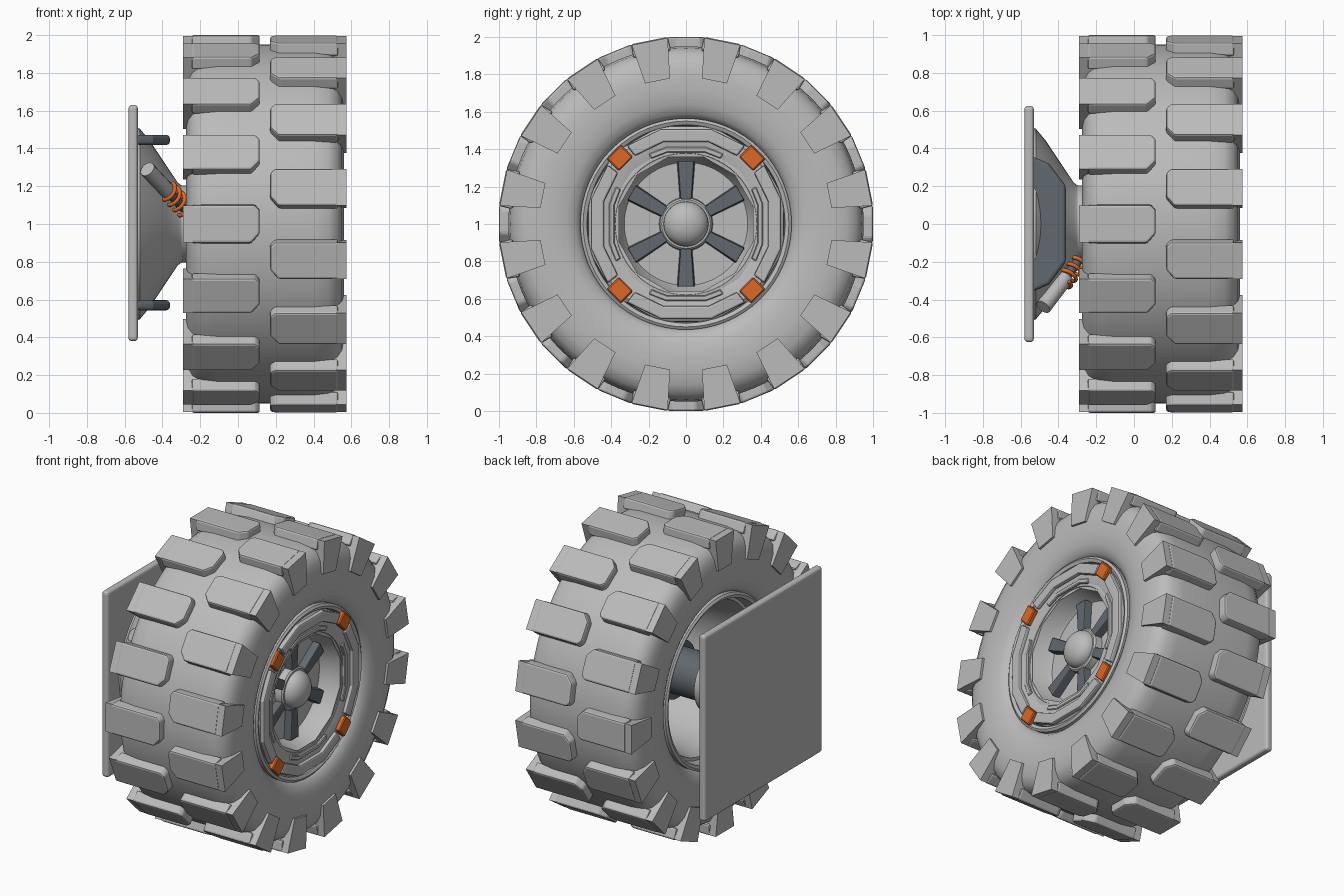
import bpy, bmesh, math
from mathutils import Vector

if "Cube" in bpy.data.objects:
    bpy.data.objects.remove(bpy.data.objects["Cube"])

def material(name, rgb):
    m = bpy.data.materials.new(name)
    m.diffuse_color = (*rgb, 1)
    m.use_nodes = True
    m.node_tree.nodes["Principled BSDF"].inputs["Base Color"].default_value = m.diffuse_color
    return m

GREY = material("warm grey", (0.5, 0.5, 0.5))
DARK = material("dark steel", (0.12, 0.14, 0.16))
ORANGE = material("orange", (0.72, 0.14, 0.02))

def finish(bm, name, mat, bevel=0, smooth=True, segs=2):
    bmesh.ops.recalc_face_normals(bm, faces=bm.faces)
    me = bpy.data.meshes.new(name)
    bm.to_mesh(me)
    bm.free()
    me.materials.append(mat)
    if smooth:
        for p in me.polygons:
            p.use_smooth = True
        me.set_sharp_from_angle(angle=math.radians(32))
    ob = bpy.data.objects.new(name, me)
    bpy.context.collection.objects.link(ob)
    if bevel:
        b = ob.modifiers.new("bevel", 'BEVEL')
        b.width, b.segments, b.limit_method = bevel, segs, 'ANGLE'
    return ob

def wheel_point(a, x, r, t=0.0):
    """Point at angle a from the top of the wheel, radius r, tangent offset t."""
    return Vector((x, r * math.sin(a) + t * math.cos(a), 1 + r * math.cos(a) - t * math.sin(a)))

def revolve(name, profile, mat, n=64, phase=0.0, closed=False):
    """Spin (x, r) points about the axle."""
    bm = bmesh.new()
    rings = []
    for x, r in profile:
        if r == 0:
            rings.append([bm.verts.new((x, 0, 1))] * n)
        else:
            rings.append([bm.verts.new(wheel_point(phase + 2 * math.pi * i / n, x, r)) for i in range(n)])
    pairs = list(zip(rings, rings[1:])) + ([(rings[-1], rings[0])] if closed else [])
    for A, B in pairs:
        for i in range(n):
            j = (i + 1) % n
            bm.faces.new(list(dict.fromkeys((A[i], A[j], B[j], B[i]))))
    return finish(bm, name, mat)

def prism(bm, bottom, top):
    """Solid between two matching outlines."""
    lo = [bm.verts.new(p) for p in bottom]
    hi = [bm.verts.new(p) for p in top]
    bm.faces.new(lo)
    bm.faces.new(hi)
    for i in range(len(lo)):
        j = (i + 1) % len(lo)
        bm.faces.new((lo[i], lo[j], hi[j], hi[i]))

def arc(bm, mid, angles, r0, r1, x0, x1):
    """Flat-sided ring segment through the given angles in degrees."""
    out = [(mid + a, r1) for a in angles] + [(mid + a, r0) for a in reversed(angles)]
    prism(bm, [wheel_point(math.radians(a), x0, r) for a, r in out],
          [wheel_point(math.radians(a), x1, r) for a, r in out])

# Tyre carcass, symmetric about the tread middle
half = [(0.1425, 0.95), (0.40, 0.95), (0.48, 0.94), (0.525, 0.91), (0.55, 0.86), (0.56, 0.79),
        (0.56, 0.71), (0.55, 0.64), (0.53, 0.59), (0.50, 0.565), (0.44, 0.55)]
MID = 0.1425
tyre = [(2 * MID - x, r) for x, r in reversed(half[1:])] + half
revolve("tyre", tyre, GREY, 96)

# Tread lugs: two staggered rows of sixteen with wedge ends on the sidewalls
outline = [(0.53, -0.1), (0.53, 0.1), (0.195, 0.1), (0.17, 0.075), (0.17, -0.05), (0.215, -0.1)]
wedge = [(-0.098, 0.995), (0.098, 0.995), (0.068, 0.78), (-0.068, 0.78)]
for row, flip, offset in (("right", False, 0.5), ("left", True, 0.0)):
    fx = (lambda x: 2 * MID - x) if flip else (lambda x: x)
    tread, ends = bmesh.new(), bmesh.new()
    for i in range(16):
        a = 2 * math.pi * (i + offset) / 16
        prism(tread, [wheel_point(a, fx(x), 0.925, t * 1.04) for x, t in outline],
              [wheel_point(a, fx(x), 1.0, t) for x, t in outline])
        prism(ends, [wheel_point(a, fx(0.50), r, t) for t, r in wedge],
              [wheel_point(a, fx(0.575), r, t) for t, r in wedge])
    finish(tread, row + "_tread_lugs", GREY, bevel=0.012, smooth=False)
    finish(ends, row + "_sidewall_lugs", GREY, smooth=False)

# Rim lips, twelve-sided outer ring and dish
for side in (False, True):
    lip = [(0.44, 0.56), (0.525, 0.565), (0.535, 0.55), (0.525, 0.53), (0.44, 0.52)]
    if side:
        lip = [(2 * MID - x, r) for x, r in lip]
    revolve("inner_rim_lip" if side else "outer_rim_lip", lip, GREY, 64, closed=True)
revolve("rim_ring", [(0.45, 0.545), (0.51, 0.54), (0.525, 0.52), (0.525, 0.43), (0.51, 0.40), (0.51, 0.37)],
        GREY, 12, math.radians(15))
revolve("dish", [(0.505, 0.43), (0.515, 0.395), (0.515, 0.38), (0.40, 0.345), (0.375, 0.33), (0.375, 0)], GREY, 64)
revolve("rim_barrel", [(0.45, 0.545), (-0.16, 0.545), (-0.16, 0.50), (0.0, 0.47), (0.33, 0.46)], GREY, 64)
revolve("rim_back", [(0.33, 0.465), (0.32, 0.30), (0.32, 0)], DARK, 48)

# Raised ring segments and orange clamps
blocks, strips, clamps = bmesh.new(), bmesh.new(), bmesh.new()
for k in range(4):
    arc(blocks, 90 * k, (-37, -15, 15, 37), 0.455, 0.525, 0.51, 0.548)
    arc(strips, 90 * k, (-28, -15, 15, 28), 0.395, 0.425, 0.50, 0.53)
    a = math.radians(90 * k + 45)
    quad = [(-0.053, 0.455), (0.053, 0.455), (0.053, 0.545), (-0.053, 0.545)]
    prism(clamps, [wheel_point(a, 0.50, r, t) for t, r in quad],
          [wheel_point(a, 0.553, r, t) for t, r in quad])
finish(blocks, "ring_segments", GREY, bevel=0.01, smooth=False)
finish(strips, "inner_ring_strips", GREY, bevel=0.005, smooth=False, segs=1)
finish(clamps, "ring_clamps", ORANGE, bevel=0.006, smooth=False, segs=1)

# Six tapered spokes
spokes = bmesh.new()
bar = [(-0.034, 0.13), (0.034, 0.13), (0.05, 0.335), (-0.05, 0.335)]
for k in range(6):
    a = math.radians(60 * k)
    prism(spokes, [wheel_point(a, 0.36, r, t) for t, r in bar],
          [wheel_point(a, 0.425, r, t * 0.85) for t, r in bar])
finish(spokes, "spokes", DARK, bevel=0.006, smooth=False)

# Hub cap with collar and dome
dome = [(0.43 + 0.085 * math.sin(i * math.pi / 16), 0.12 * math.cos(i * math.pi / 16)) for i in range(8)]
revolve("hub_cap", [(0.36, 0.145), (0.42, 0.14), (0.43, 0.13)] + dome + [(0.515, 0)], GREY, 40)

# Axle
revolve("axle", [(-0.35, 0), (-0.35, 0.15), (0.05, 0.15), (0.06, 0.19), (0.33, 0.19), (0.33, 0)], DARK, 32)

# Mounting plate and housing cone
bm = bmesh.new()
s = 0.625
square = [(-s, -s), (s, -s), (s, s), (-s, s)]
prism(bm, [(-0.58, y, z + 1.005) for y, z in square], [(-0.53, y, z + 1.005) for y, z in square])
finish(bm, "mounting_plate", GREY, bevel=0.018, smooth=False, segs=3)
revolve("housing", [(-0.54, 0.51), (-0.52, 0.505), (-0.47, 0.445), (-0.38, 0.31), (-0.32, 0.22), (-0.30, 0.205),
                    (-0.20, 0.20), (-0.20, 0)], GREY, 48)

# Upper and lower control arms
arms = bmesh.new()
shape = [(-0.54, -0.36), (-0.45, -0.32), (-0.36, -0.2), (-0.36, 0.2), (-0.45, 0.32), (-0.54, 0.36)]
for z in (0.57, 1.445):
    prism(arms, [(x, y, z - 0.027) for x, y in shape], [(x, y, z + 0.027) for x, y in shape])
finish(arms, "control_arms", DARK, bevel=0.02, smooth=False, segs=3)

# Shock absorber: rods and coil along one slanted axis
def tube(name, points, radius, mat, res=3):
    cu = bpy.data.curves.new(name, 'CURVE')
    cu.dimensions = '3D'
    cu.bevel_depth, cu.bevel_resolution, cu.use_fill_caps = radius, res, True
    sp = cu.splines.new('POLY')
    sp.points.add(len(points) - 1)
    for p, co in zip(sp.points, points):
        p.co = (*co, 1)
    cu.materials.append(mat)
    ob = bpy.data.objects.new(name, cu)
    bpy.context.collection.objects.link(ob)

top, low = Vector((-0.48, -0.44, 1.29)), Vector((-0.20, -0.07, 0.99))
axis = (low - top).normalized()
u = axis.orthogonal().normalized()
v = axis.cross(u)
tube("shock_body", [top, top.lerp(low, 0.42)], 0.042, GREY, 4)
tube("shock_rod", [top.lerp(low, 0.4), low], 0.025, DARK, 3)
coil = []
for i in range(121):
    f = i / 120
    w = 2 * math.pi * 6 * f
    coil.append(top.lerp(low, 0.36 + 0.55 * f) + 0.05 * (u * math.cos(w) + v * math.sin(w)))
tube("shock_spring", coil, 0.011, ORANGE, 2)
